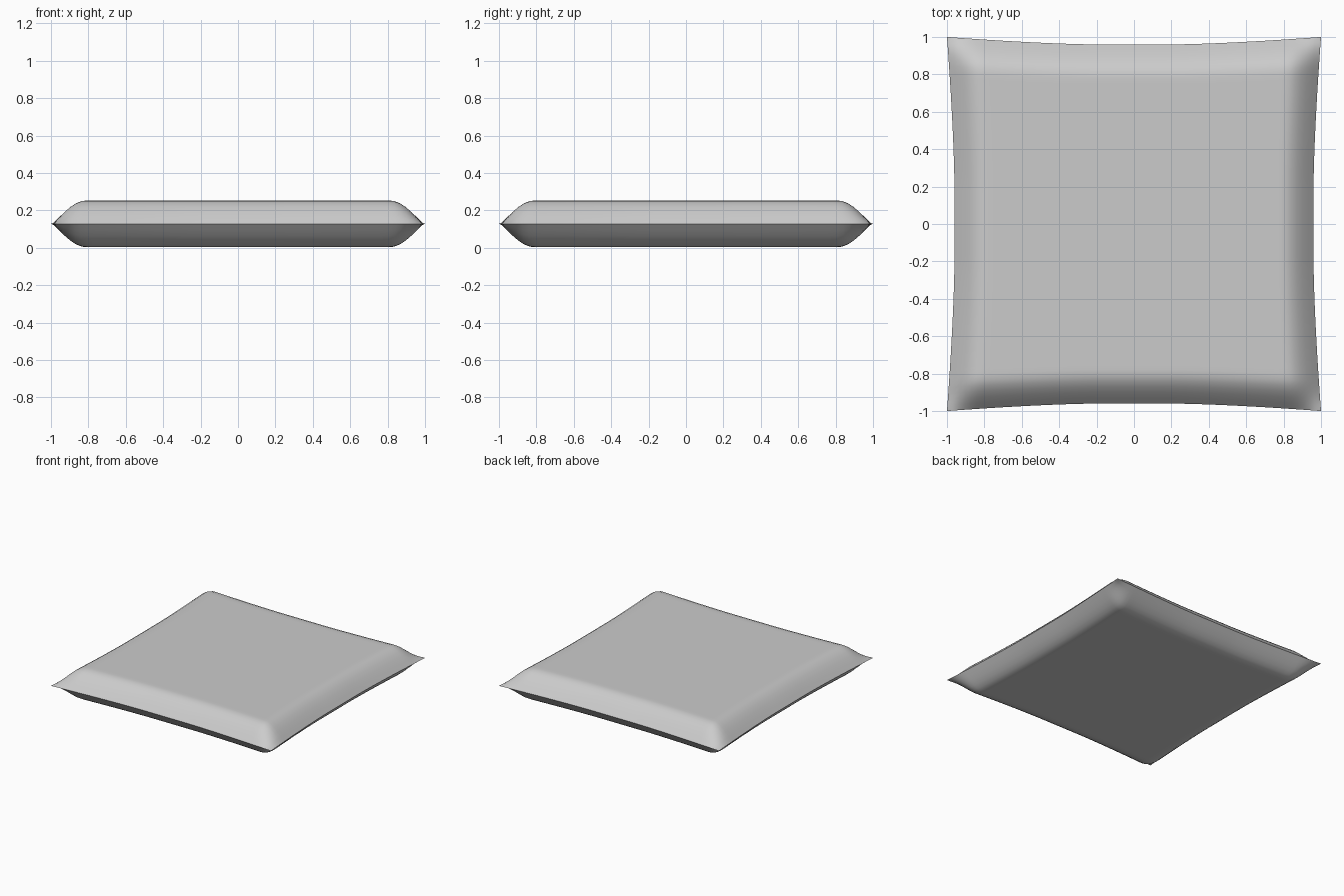
import bpy, bmesh, math

if "Cube" in bpy.data.objects:
    bpy.data.objects.remove(bpy.data.objects["Cube"])

N = 64          # grid divisions
MID, H = 0.128, 0.125
RIM = 0.18      # width of the rounded border


def bow(t):
    # half-width of the cushion: pinched at mid-side, full at the corners
    return 0.96 + 0.04 * max(0, (abs(t) - 0.2) / 0.8) ** 1.5


def swell(t):
    # puffed profile rising from the seam to the flat centre
    return math.sin(math.pi / 2 * min(1, (1 - abs(t)) / RIM))


# Square cushion: two puffed faces sharing a seam
bm = bmesh.new()
for side in (1, -1):
    rows = []
    for j in range(N + 1):
        v = -1 + 2 * j / N
        row = []
        for i in range(N + 1):
            u = -1 + 2 * i / N
            z = MID + side * H * swell(u) * swell(v)
            row.append(bm.verts.new((u * bow(v), v * bow(u), z)))
        rows.append(row)
    for j in range(N):
        for i in range(N):
            f = [rows[j][i], rows[j][i + 1], rows[j + 1][i + 1], rows[j + 1][i]]
            bm.faces.new(f if side > 0 else f[::-1])
bmesh.ops.remove_doubles(bm, verts=bm.verts, dist=1e-5)

mesh = bpy.data.meshes.new("cushion")
bm.to_mesh(mesh)
bm.free()
cushion = bpy.data.objects.new("cushion", mesh)
bpy.context.collection.objects.link(cushion)
bpy.context.view_layer.objects.active = cushion
cushion.select_set(True)
bpy.ops.object.shade_smooth_by_angle(angle=math.radians(40))
